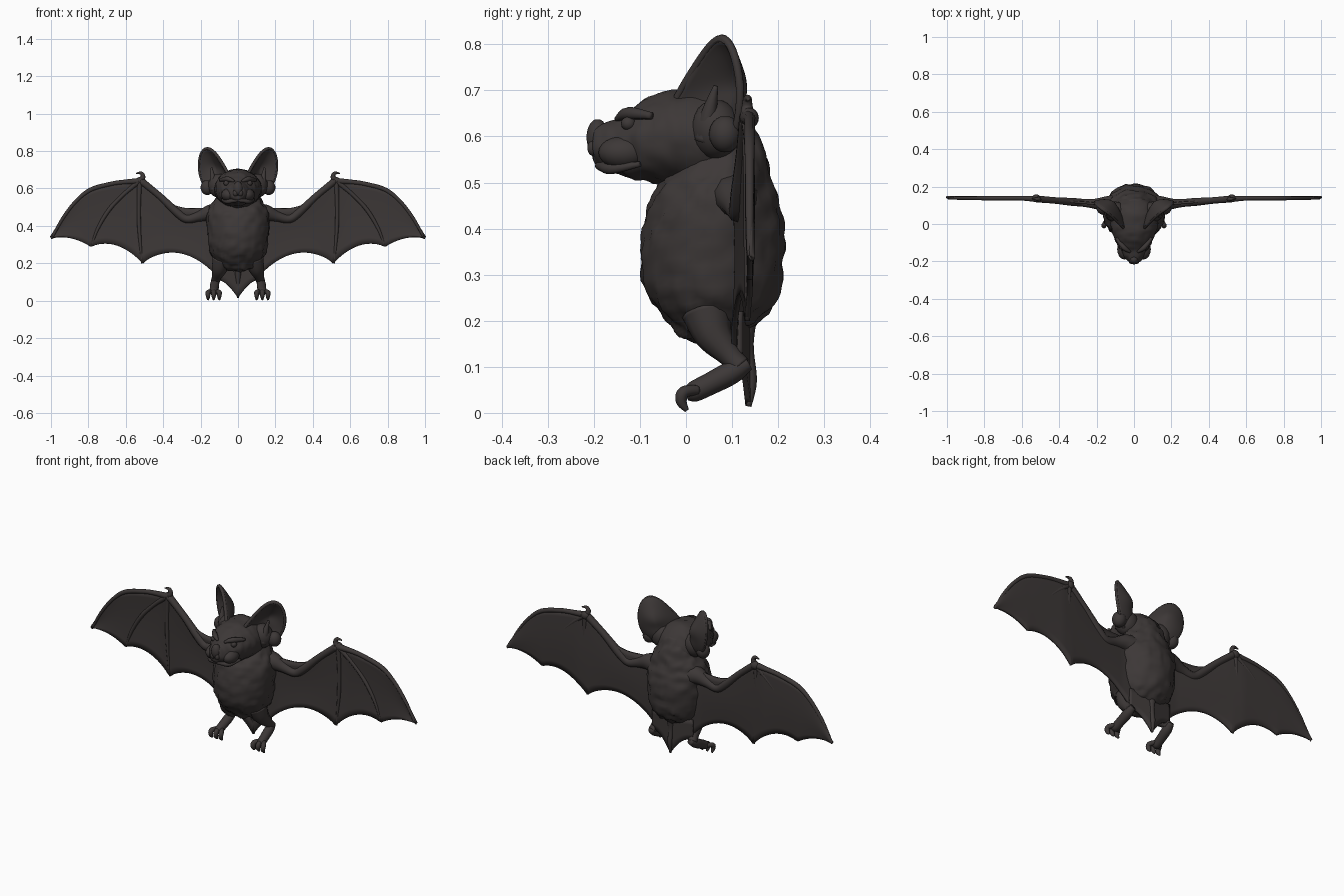
import bpy, math
from mathutils import Vector, noise

if "Cube" in bpy.data.objects:
    bpy.data.objects.remove(bpy.data.objects["Cube"], do_unlink=True)

COLOUR = (0.046, 0.039, 0.038, 1)
fur = bpy.data.materials.new("dark brown fur")
fur.use_nodes = True
fur.diffuse_color = COLOUR
shader = fur.node_tree.nodes["Principled BSDF"]
shader.inputs["Base Color"].default_value = COLOUR
shader.inputs["Roughness"].default_value = 0.8


def spline(rows, steps):
    """Smooth curve through rows of numbers of any length."""
    out = []
    last = len(rows) - 1
    for i in range(last):
        a, b, c, d = (rows[max(0, min(last, i + k))] for k in (-1, 0, 1, 2))
        for s in range(steps):
            t = s / steps
            out.append([q + t * ((r - p) + t * ((2 * p - 5 * q + 4 * r - e)
                        + t * (3 * q - p - 3 * r + e))) / 2
                        for p, q, r, e in zip(a, b, c, d)])
    return out + [list(rows[-1])]


def build(name, verts, faces, mirror=False, solid=0.0):
    mesh = bpy.data.meshes.new(name)
    mesh.from_pydata([tuple(v) for v in verts], [], faces)
    mesh.materials.append(fur)
    mesh.shade_smooth()
    obj = bpy.data.objects.new(name, mesh)
    bpy.context.collection.objects.link(obj)
    if solid:
        mod = obj.modifiers.new("thickness", 'SOLIDIFY')
        mod.thickness = solid
        mod.offset = 0
    if mirror:
        obj.modifiers.new("mirror", 'MIRROR')
    return obj


def skin(name, rings, mirror=False, rough=0.0):
    """Join rings of points into a closed, optionally furry, solid."""
    n = len(rings[0])
    verts = [Vector(p) for ring in rings for p in ring]
    faces = [(r * n + i, r * n + (i + 1) % n, (r + 1) * n + (i + 1) % n, (r + 1) * n + i)
             for r in range(len(rings) - 1) for i in range(n)]
    faces += [tuple(reversed(range(n))), tuple(range(len(verts) - n, len(verts)))]
    if rough:
        mid = sum(verts, Vector()) / len(verts)
        verts = [v + (v - mid).normalized() * rough * noise.noise(Vector((v.x * 38, v.y * 38, v.z * 26)))
                 for v in verts]
    return build(name, verts, faces, mirror)


def circle(n):
    return [(math.cos(2 * math.pi * i / n), math.sin(2 * math.pi * i / n)) for i in range(n)]


def tube(name, rows, ref=(0, 1, 0), sides=10, steps=5, mirror=True):
    """Tapered tube through rows of x, y, z, radius."""
    path = spline(rows, steps)
    rings = []
    for i, row in enumerate(path):
        t = Vector(path[min(i + 1, len(path) - 1)][:3]) - Vector(path[max(i - 1, 0)][:3])
        u = Vector(ref).cross(t).normalized()
        w = t.cross(u).normalized()
        p = Vector(row[:3])
        rings.append([p + (u * c + w * s) * max(row[3], 0.002) for c, s in circle(sides)])
    return skin(name, rings, mirror)


def ball(name, centre, size, mirror=True):
    rings = []
    for k in range(1, 12):
        a = math.pi * k / 12
        rings.append([Vector(centre) + Vector((math.sin(a) * c * size[0], math.sin(a) * s * size[1],
                                               -math.cos(a) * size[2])) for c, s in circle(16)])
    return skin(name, rings, mirror)


# Torso: height, depth centre, half width, half depth
torso = spline([(.157, .035, .02, .02), (.17, .042, .07, .06), (.2, .06, .11, .1),
                (.25, .06, .145, .14), (.32, .057, .16, .155), (.4, .06, .165, .153),
                (.46, .062, .165, .14), (.5, .065, .15, .122), (.55, .075, .12, .1),
                (.6, .08, .09, .077), (.65, .085, .05, .045)], 5)
skin("torso", [[(c * rx, y + s * ry, z) for c, s in circle(48)] for z, y, rx, ry in torso], rough=.011)

# Head: depth, height centre, half width, half height
head = spline([(-.205, .58, .015, .02), (-.197, .58, .036, .042), (-.17, .578, .056, .053),
               (-.14, .58, .07, .064), (-.1, .59, .095, .085), (-.05, .597, .115, .1),
               (0, .597, .125, .105), (.06, .592, .122, .11), (.11, .57, .1, .1),
               (.15, .55, .05, .06)], 5)
skin("head", [[(c * rx, y, z - s * rz) for c, s in circle(40)] for y, z, rx, rz in head], rough=.007)

# Face
ball("nose_leaf", (0, -.192, .598), (.026, .024, .04), mirror=False)
ball("nostril_lobe", (.014, -.202, .575), (.013, .012, .017))
ball("cheek", (.05, -.135, .565), (.04, .055, .036))
ball("eye", (.062, -.125, .628), (.015, .016, .015))
tube("brow", [(.02, -.15, .638, .006), (.055, -.125, .65, .014), (.095, -.075, .645, .008)])
tube("lower_lip", [(.085, -.1, .54, .006), (.06, -.16, .53, .012), (.025, -.182, .535, .011),
                   (0, -.188, .537, .01)], ref=(0, 0, 1))


# Ears: cupped shells opening forward and outward
def ear_point(r, a):
    u, v = math.cos(a) * r, math.sin(a) * r
    wide = .088 * (1 - .16 * v)
    inward = -.028 * max(0, .35 - v) * (u < 0) * abs(u)
    base = Vector((.137, .068, .69))
    side = Vector((.8, .55, 0)) * (u * wide + inward + .012 * v)
    up = Vector((.02, .0, .126)) * v
    cup = Vector((-.55, .83, 0)) * (.05 * (1 - r * r) + .005 * math.sin(7 * v) * (1 - r))
    lean = Vector((0, -.035, 0)) * max(0, -u) * max(0, 1 - v)
    return base + side + up + cup + lean


SEG, RAD = 40, 10
shell = [ear_point(0, 0)] + [ear_point(k / RAD, 2 * math.pi * i / SEG)
                             for k in range(1, RAD + 1) for i in range(SEG)]
fan = [(0, 1 + i, 1 + (i + 1) % SEG) for i in range(SEG)]
fan += [(1 + k * SEG + i, 1 + (k + 1) * SEG + i, 1 + (k + 1) * SEG + (i + 1) % SEG, 1 + k * SEG + (i + 1) % SEG)
        for k in range(RAD - 1) for i in range(SEG)]
build("ear_shell", shell, fan, mirror=True, solid=.016)
tube("ear_rim", [(*ear_point(.97, math.radians(d)), .009) for d in range(-110, 251, 20)], sides=8, steps=2,
     ref=(.55, -.83, .01))
tube("ear_tragus", [(.125, .04, .59, .022), (.135, .05, .65, .017), (.142, .065, .71, .005)], ref=(1, 0, 0))
ball("ear_base", (.1, .065, .615), (.06, .055, .065))
ball("ear_lobe", (.165, .085, .605), (.035, .035, .04))


# Wing membrane: strips between the leading edge and the scalloped trailing edge
def wing_y(x):
    return .105 + .033 * max(0, min(1, (x - .17) / .4))


leading = spline([(.1, .5), (.2, .495), (.29, .497), (.37, .525), (.44, .58), (.52, .645),
                  (.66, .63), (.79, .595), (.87, .53), (.94, .44), (1, .34)], 8)
cusps = [(.1, .11, 0), (.51, .195, .1), (.785, .285, .055), (1.001, .333, .025)]


def trailing(x):
    for (xa, za, _), (xb, zb, sag) in zip(cusps, cusps[1:]):
        if x <= xb:
            t = (x - xa) / (xb - xa)
            return za + (zb - za) * t + sag * max(0, math.sin(math.pi * t)) ** .75


ROWS = 10
sheet = []
for x, top in leading:
    low = min(trailing(x), top - .004)
    sheet += [(x, wing_y(x) + .006 * math.sin(math.pi * k / ROWS), low + (top - low) * k / ROWS)
              for k in range(ROWS + 1)]
strip = ROWS + 1
build("wing_membrane", sheet,
      [(c * strip + k, (c + 1) * strip + k, (c + 1) * strip + k + 1, c * strip + k + 1)
       for c in range(len(leading) - 1) for k in range(ROWS)], mirror=True, solid=.012)


# Wing bones
def bone(name, rows):
    tube(name, [(x, wing_y(x), z, r) for x, z, r in rows])


bone("arm", [(.1, .465, .055), (.15, .468, .045), (.21, .45, .028), (.275, .437, .022), (.33, .475, .022),
             (.42, .56, .018), (.52, .642, .019)])
bone("leading_finger", [(.51, .64, .018), (.6, .635, .013), (.68, .624, .012), (.79, .592, .012),
                        (.87, .527, .01), (.94, .435, .009), (.992, .34, .006)])
bone("middle_finger", [(.525, .64, .015), (.61, .57, .011), (.69, .485, .011), (.75, .385, .009),
                       (.785, .29, .005)])
bone("inner_finger", [(.525, .64, .015), (.53, .52, .011), (.528, .38, .01), (.513, .2, .005)])
bone("thumb", [(.525, .635, .018), (.508, .662, .013), (.518, .682, .009), (.545, .68, .003)])
ball("wrist", (.522, .138, .64), (.024, .02, .022))

# Legs and feet
tube("leg", [(.085, .045, .22, .055), (.1, .06, .17, .042), (.115, .095, .125, .026), (.122, .118, .1, .024)],
     ref=(1, 0, 0))
tube("foot", [(.12, .135, .108, .016), (.124, .1, .088, .025), (.128, .05, .062, .024),
              (.13, .015, .045, .022), (.13, .0, .038, .012)], ref=(1, 0, 0))
for i, spread in enumerate((-1, 0, 1)):
    x = .13 + spread * .014
    tip = .13 + spread * .03
    tube("toe_%d" % (i + 1), [(x, .025, .05, .011), (tip, -.005, .045, .013), (tip, -.01, .025, .012),
                              (tip, .002, .005, .005)], ref=(1, 0, 0))

# Tail and tail membrane
tube("tail", [(0, .13, .24, .03), (0, .13, .15, .017), (0, .142, .07, .012), (0, .136, .014, .006)],
     ref=(1, 0, 0), mirror=False)
COLS = 10
web = []
for c in range(2 * COLS + 1):
    t = (c - COLS) / COLS
    low = .015 + .1 * abs(t) + .025 * math.sin(math.pi * abs(t))
    web += [(t * .125, .135 - .02 * abs(t), low + (.22 - low) * k / 4) for k in range(5)]
build("tail_membrane", web, [(c * 5 + k, c * 5 + 5 + k, c * 5 + 6 + k, c * 5 + 1 + k)
                             for c in range(2 * COLS) for k in range(4)], solid=.012)
